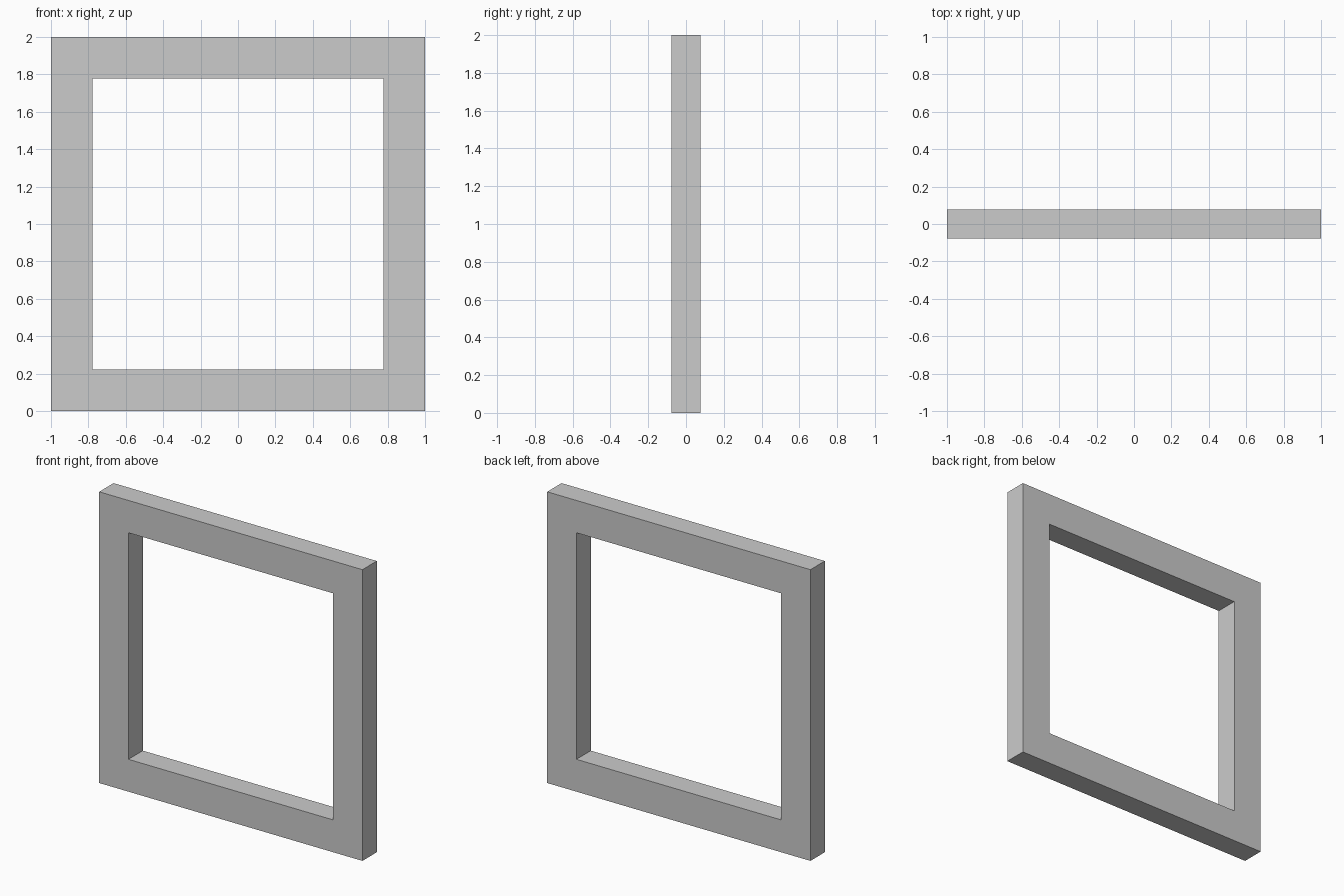
import bpy
import bmesh

if "Cube" in bpy.data.objects:
    bpy.data.objects.remove(bpy.data.objects["Cube"])

OUTER = 1.0      # half width of the outer square
INNER = 0.778    # half width of the opening
HALF_D = 0.078   # half depth
CORNERS = [(-1, -1), (1, -1), (1, 1), (-1, 1)]

bm = bmesh.new()


def ring(half, y):
    return [bm.verts.new((sx * half, y, 1 + sz * half)) for sx, sz in CORNERS]


# Rectangular cross-section carried round the four mitred corners
section = [ring(OUTER, -HALF_D), ring(OUTER, HALF_D),
           ring(INNER, HALF_D), ring(INNER, -HALF_D)]
for a, b in zip(section, section[1:] + section[:1]):
    for i in range(4):
        j = (i + 1) % 4
        bm.faces.new((a[i], a[j], b[j], b[i]))
bmesh.ops.recalc_face_normals(bm, faces=bm.faces)

# Square frame
mesh = bpy.data.meshes.new("square_frame")
bm.to_mesh(mesh)
bm.free()
frame = bpy.data.objects.new("square_frame", mesh)
bpy.context.collection.objects.link(frame)
